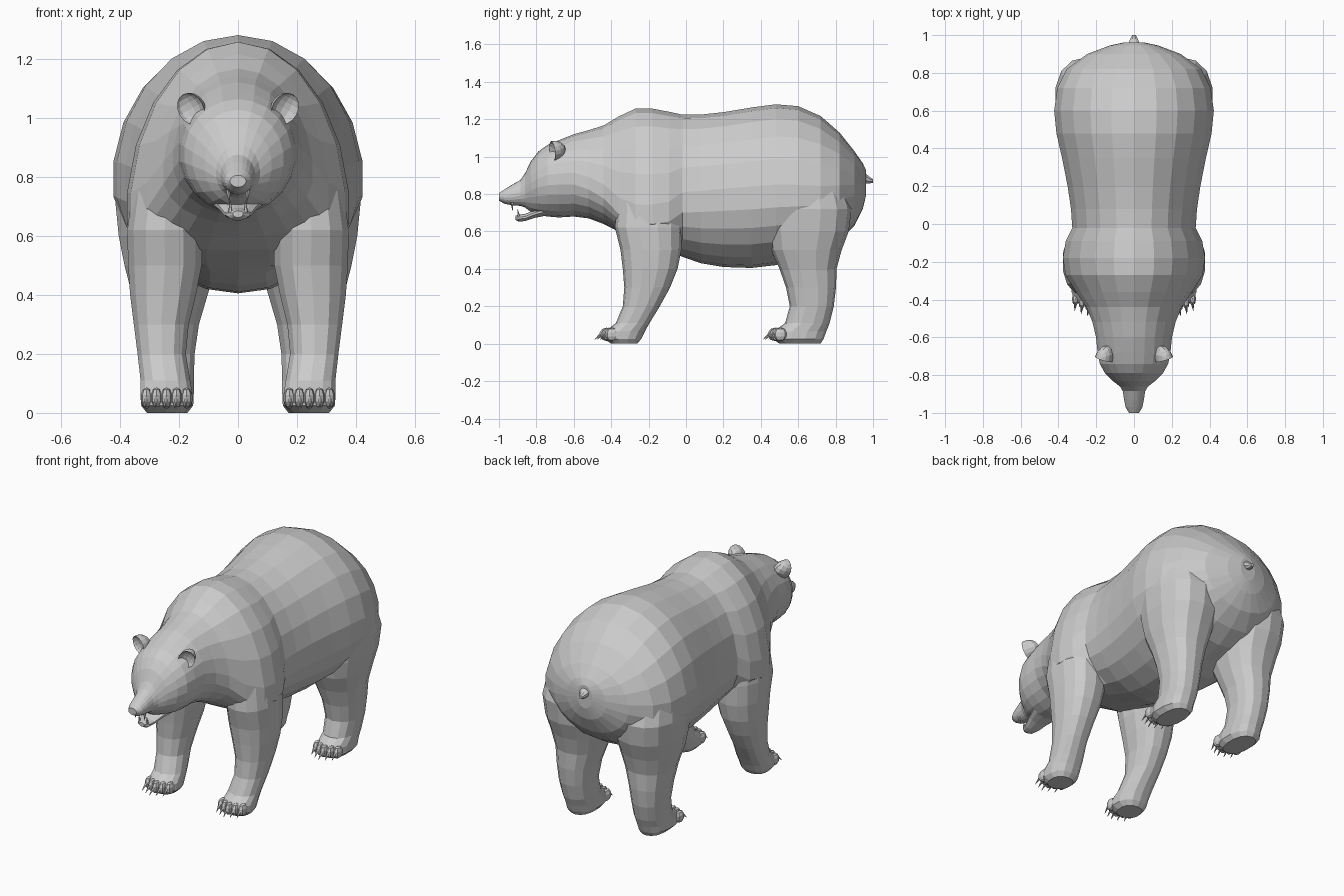
import bpy, bmesh
from math import sin, cos, pi
from mathutils import Vector, Matrix

if "Cube" in bpy.data.objects:
    bpy.data.objects.remove(bpy.data.objects["Cube"])


def finish(bm, name):
    bmesh.ops.recalc_face_normals(bm, faces=bm.faces)
    me = bpy.data.meshes.new(name)
    bm.to_mesh(me)
    bm.free()
    ob = bpy.data.objects.new(name, me)
    bpy.context.collection.objects.link(ob)
    return ob


def loft(bm, rings):
    loops = [[bm.verts.new(p) for p in r] for r in rings]
    n = len(loops[0])
    for a, b in zip(loops, loops[1:]):
        for i in range(n):
            j = (i + 1) % n
            bm.faces.new((a[i], a[j], b[j], b[i]))
    bm.faces.new(loops[0])
    bm.faces.new(loops[-1])


def trunk_ring(y, w, top, bot, mid, n=22):
    # egg-shaped section: separate upper and lower heights around the widest level
    pts = []
    for i in range(n):
        a = 2 * pi * (i + 0.5) / n
        s = sin(a)
        pts.append(Vector((w * cos(a), y, mid + s * ((top - mid) if s > 0 else (mid - bot)))))
    return pts


def power(v, p):
    return abs(v) ** p * (1 if v > 0 else -1)


def leg_ring(sx, z, x0, x1, y0, y1, n=14):
    pts = []
    for i in range(n):
        a = 2 * pi * (i + 0.5) / n
        pts.append(Vector((sx * ((x0 + x1) / 2 + (x1 - x0) / 2 * power(cos(a), .85)),
                           (y0 + y1) / 2 + (y1 - y0) / 2 * power(sin(a), .85), z)))
    return pts


def spike(bm, base, tip, r, sides=5):
    base, tip = Vector(base), Vector(tip)
    d = tip - base
    m = Matrix.Translation((base + tip) / 2) @ d.to_track_quat('Z', 'Y').to_matrix().to_4x4()
    bmesh.ops.create_cone(bm, cap_ends=True, segments=sides, radius1=r, radius2=r * .1,
                          depth=d.length, matrix=m)


# Torso, neck, head and upper muzzle: (y, half width, top, bottom, widest level)
trunk = [
    (.962, .05, .93, .79, .86), (.945, .13, .965, .72, .84), (.9, .25, 1.03, .63, .82),
    (.82, .36, 1.13, .55, .8), (.72, .41, 1.217, .49, .78), (.6, .427, 1.27, .46, .78),
    (.48, .415, 1.28, .42, .78), (.35, .385, 1.263, .405, .77), (.2, .355, 1.238, .41, .76),
    (.08, .337, 1.225, .43, .75), (-.02, .33, 1.225, .465, .74), (-.09, .365, 1.24, .49, .68),
    (-.18, .38, 1.257, .52, .66), (-.27, .367, 1.257, .55, .66), (-.36, .31, 1.215, .6, .71),
    (-.44, .255, 1.167, .64, .8), (-.52, .222, 1.142, .67, .85), (-.6, .203, 1.12, .68, .88),
    (-.68, .195, 1.088, .675, .88), (-.74, .183, 1.063, .68, .875), (-.79, .155, 1.027, .69, .86),
    (-.83, .115, .975, .705, .84), (-.86, .075, .912, .728, .81), (-.885, .06, .875, .737, .8),
    (-.93, .053, .85, .74, .79), (-.97, .045, .825, .748, .785), (-1.0, .027, .805, .765, .785)]
bm = bmesh.new()
loft(bm, [trunk_ring(*r) for r in trunk])
body = finish(bm, "body")

# Legs: (z, inner x, outer x, front y, back y)
legs = {
    "front": [(0, .18, .31, -.40, -.26), (.025, .155, .33, -.435, -.24), (.065, .153, .333, -.435, -.22),
              (.11, .16, .332, -.375, -.195), (.2, .175, .342, -.338, -.14), (.3, .165, .355, -.33, -.085),
              (.4, .14, .368, -.338, -.045), (.5, .12, .375, -.35, -.025), (.62, .12, .378, -.38, -.02),
              (.75, .12, .36, -.37, -.03), (.9, .14, .31, -.33, -.08)],
    "hind": [(0, .17, .3, .5, .72), (.025, .15, .325, .465, .735), (.065, .148, .325, .465, .75),
             (.11, .148, .325, .53, .768), (.2, .145, .335, .555, .79), (.3, .13, .347, .535, .802),
             (.4, .1, .362, .5, .805), (.5, .07, .388, .455, .832), (.6, .055, .408, .435, .87),
             (.72, .05, .42, .43, .885), (.85, .08, .4, .45, .84)]}
for label, rows in legs.items():
    for sx in (1, -1):
        bm = bmesh.new()
        loft(bm, [leg_ring(sx, *r) for r in rows])
        leg = finish(bm, label + "_leg")
        mod = body.modifiers.new("join", 'BOOLEAN')
        mod.operation = 'UNION'
        mod.solver = 'EXACT'
        mod.object = leg
        bpy.context.view_layer.objects.active = body
        bpy.ops.object.modifier_apply(modifier=mod.name)
        bpy.data.objects.remove(leg)

# Toes and claws, five per foot
for label, y in (("front", -.425), ("hind", .475)):
    toes, claws = bmesh.new(), bmesh.new()
    for sx in (1, -1):
        for i in range(5):
            x = sx * (.174 + .034 * i)
            ty = y + .012 * abs(i - 2) ** 1.3
            m = Matrix.Translation((x, ty, .05)) @ Matrix.Diagonal((.02, .038, .036, 1))
            bmesh.ops.create_uvsphere(toes, u_segments=8, v_segments=5, radius=1, matrix=m)
            spike(claws, (x, ty - .025, .055), (x + sx * .004, ty - .064, .022), .009)
    finish(toes, label + "_toes")
    finish(claws, label + "_claws")

# Lower jaw
jaw = [(-.74, .09, .74, .685, .715), (-.81, .065, .715, .672, .695), (-.86, .048, .695, .655, .675),
       (-.895, .038, .69, .652, .672), (-.912, .018, .685, .662, .675)]
bm = bmesh.new()
loft(bm, [trunk_ring(*r, n=12) for r in jaw])
finish(bm, "lower_jaw")

# Fangs
bm = bmesh.new()
for sx in (1, -1):
    spike(bm, (sx * .032, -.93, .755), (sx * .03, -.927, .712), .009)
    spike(bm, (sx * .026, -.895, .68), (sx * .026, -.9, .72), .008)
finish(bm, "fangs")

# Ears: spheres with the front half folded in to make a cup
bm = bmesh.new()
for sx in (1, -1):
    ret = bmesh.ops.create_uvsphere(bm, u_segments=12, v_segments=8, radius=1)
    for v in ret["verts"]:
        if v.co.y < 0:
            v.co.y *= -.35
    m = (Matrix.Translation((sx * .16, -.715, 1.03)) @ Matrix.Rotation(sx * .5, 4, 'Y')
         @ Matrix.Rotation(sx * .35, 4, 'Z') @ Matrix.Diagonal((.046, .075, .056, 1)))
    bmesh.ops.transform(bm, matrix=m, verts=ret["verts"])
finish(bm, "ears")

# Tail
tail = [(.9, .05, .95, .86, .9), (.95, .035, .92, .855, .89), (.98, .022, .895, .855, .875),
        (1.0, .01, .88, .86, .87)]
bm = bmesh.new()
loft(bm, [trunk_ring(*r, n=8) for r in tail])
finish(bm, "tail")
